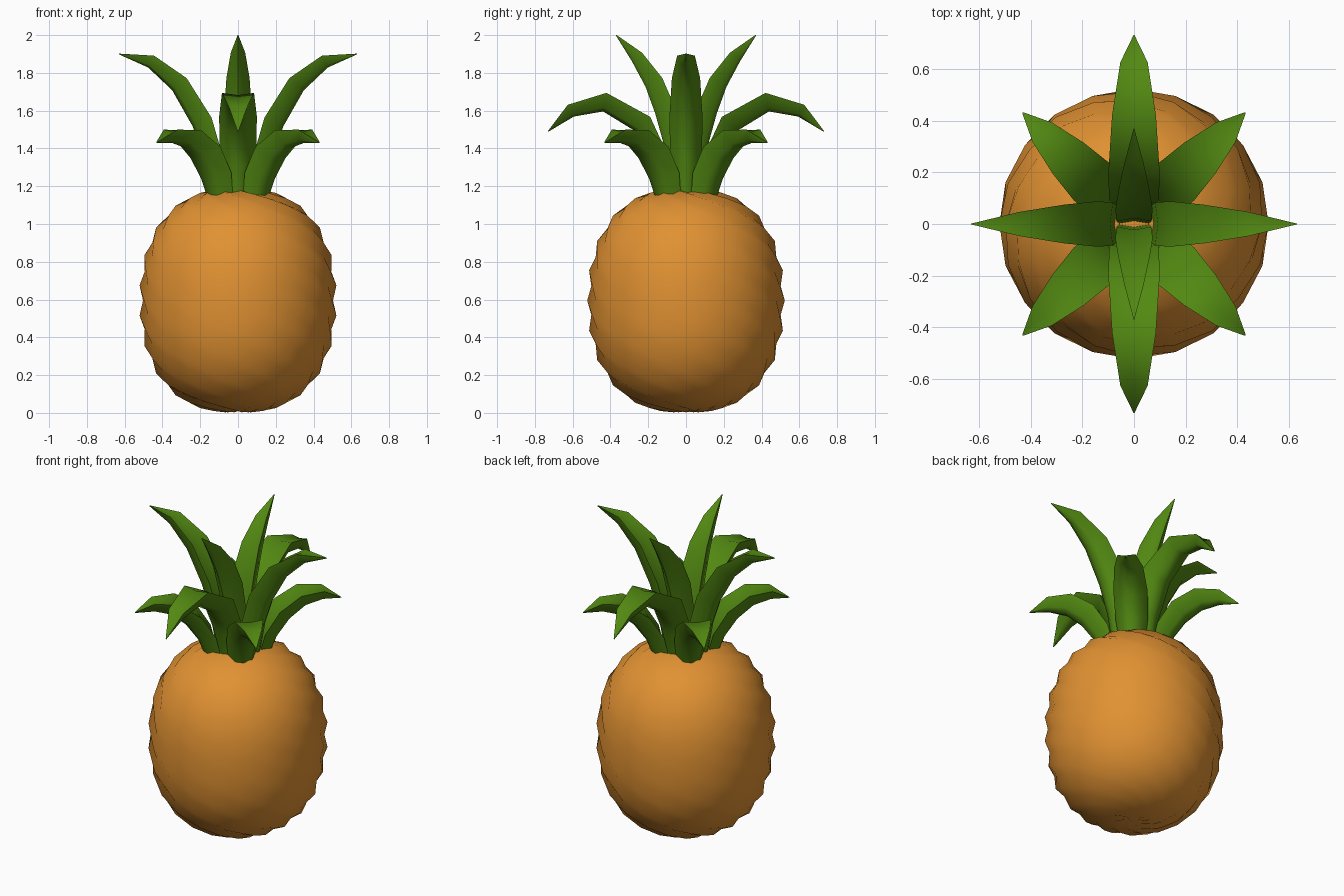
import bpy, bmesh, math
from mathutils import Vector, Matrix

if "Cube" in bpy.data.objects:
    bpy.data.objects.remove(bpy.data.objects["Cube"])


def material(name, rgb):
    m = bpy.data.materials.new(name)
    m.diffuse_color = (*rgb, 1)
    m.use_nodes = True
    m.node_tree.nodes["Principled BSDF"].inputs["Base Color"].default_value = m.diffuse_color
    return m


ORANGE = material("fruit orange", (0.75, 0.285, 0.032))
GREEN = material("leaf green", (0.085, 0.25, 0.006))


def finish(bm, name, mat, angle):
    bmesh.ops.recalc_face_normals(bm, faces=bm.faces)
    me = bpy.data.meshes.new(name)
    bm.to_mesh(me)
    bm.free()
    ob = bpy.data.objects.new(name, me)
    bpy.context.collection.objects.link(ob)
    me.materials.append(mat)
    bpy.ops.object.select_all(action='DESELECT')
    bpy.context.view_layer.objects.active = ob
    ob.select_set(True)
    bpy.ops.object.shade_smooth_by_angle(angle=math.radians(angle))
    return ob


# Fruit: full-sided ellipsoid, every second vertex raised in a checkerboard
SEG, RINGS, N = 20, 24, 2.35
bm = bmesh.new()
bmesh.ops.create_uvsphere(bm, u_segments=SEG, v_segments=RINGS, radius=1)
for v in bm.verts:
    lat = math.asin(max(-1, min(1, v.co.z)))
    lon = math.atan2(v.co.y, v.co.x)
    c, s = abs(math.cos(lat)), abs(math.sin(lat))
    k = (c ** N + s ** N) ** (-1 / N)
    i = round(lon / (2 * math.pi / SEG))
    j = round(lat / (math.pi / RINGS))
    bump = 1 + (0.04 * (0.3 + 0.7 * c) if (i + j) % 2 and c > 0.01 else 0)
    r = 0.503 * k * c * bump
    v.co = (r * math.cos(lon), r * math.sin(lon),
            0.595 + 0.585 * k * math.sin(lat) * bump)
finish(bm, "fruit", ORANGE, 180)

# Leaf half widths and depths from base to tip
WIDTH = (0.075, 0.095, 0.1, 0.085, 0.053, 0.002)
DEPTH = (0.08, 0.1, 0.11, 0.1, 0.07, 0.004)
# Section as (across, along normal): flat inner side, rounded outer side
SECTION = ((-1, 0.5), (0, 0.38), (1, 0.5), (0.6, -0.3), (0, -0.5), (-0.6, -0.3))


def leaf(name, path, angle, scale):
    """Sweep the section along a (radius, height) path and turn it about z."""
    bm = bmesh.new()
    pts = [Vector(p) for p in path]
    loops = []
    for i, p in enumerate(pts):
        t = (pts[min(i + 1, len(pts) - 1)] - pts[max(i - 1, 0)]).normalized()
        n = Vector((-t.y, t.x))
        loop = []
        for a, b in SECTION:
            q = p + n * (b * DEPTH[i])
            loop.append(bm.verts.new((q.x, a * WIDTH[i] * scale, q.y)))
        loops.append(loop)
    m = len(SECTION)
    for a, b in zip(loops, loops[1:]):
        for i in range(m):
            bm.faces.new((a[i], a[(i + 1) % m], b[(i + 1) % m], b[i]))
    bm.faces.new(loops[0])
    bm.faces.new(loops[-1])
    bm.transform(Matrix.Rotation(math.radians(angle), 4, 'Z'))
    finish(bm, name, GREEN, 50)


# Crown: path, directions and width scale for each kind of leaf
CROWN = {
    "short_leaf": (((.15, 1.12), (.19, 1.25), (.27, 1.37), (.38, 1.45), (.5, 1.465), (.61, 1.43)),
                   (45, 135, 225, 315), 1.0),
    "drooping_leaf": (((.1, 1.12), (.13, 1.32), (.23, 1.53), (.43, 1.645), (.61, 1.6), (.73, 1.49)),
                      (90, 270), 1.0),
    "tall_leaf": (((.1, 1.12), (.13, 1.35), (.19, 1.54), (.31, 1.74), (.46, 1.86), (.63, 1.9)),
                  (0, 180), 0.88),
    "inner_leaf": (((.04, 1.12), (.06, 1.4), (.11, 1.6), (.17, 1.75), (.26, 1.885), (.37, 2.0)),
                   (90, 270), 0.72),
}
for name, (path, angles, scale) in CROWN.items():
    for k, a in enumerate(angles):
        leaf(f"{name}_{k + 1}", path, a, scale)
